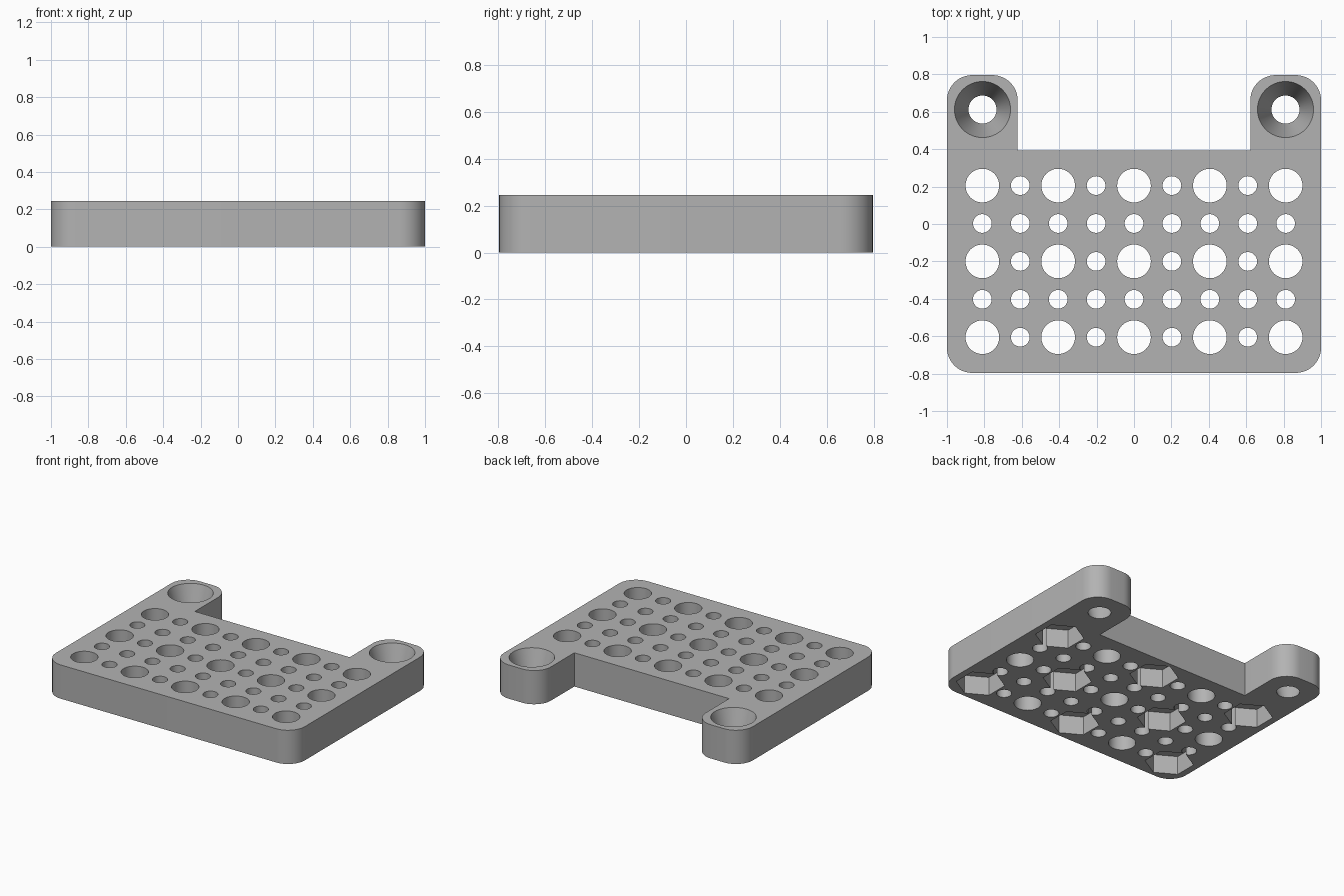
import bpy, bmesh, math
from mathutils import Matrix

if "Cube" in bpy.data.objects:
    bpy.data.objects.remove(bpy.data.objects["Cube"])

HEIGHT, HALF_DEPTH = 0.245, 0.796
LUG_INNER, BACK_EDGE, CORNER = 0.622, 0.393, 0.135
PITCH, ROW_CENTRE = 0.2027, -0.2
LUG_X, LUG_Y = 0.81, 0.612
NUT_DEPTH = 0.135

grey = bpy.data.materials.new("plain grey")
grey.use_nodes = True
colour = (0.45, 0.45, 0.45, 1)
grey.diffuse_color = colour
grey.node_tree.nodes["Principled BSDF"].inputs["Base Color"].default_value = colour


def make_object(name, bm):
    bmesh.ops.recalc_face_normals(bm, faces=bm.faces)
    mesh = bpy.data.meshes.new(name)
    bm.to_mesh(mesh)
    bm.free()
    obj = bpy.data.objects.new(name, mesh)
    bpy.context.collection.objects.link(obj)
    return obj


def arc(cx, cy, start):
    """Quarter-circle corner, counter-clockwise from the start angle."""
    angles = [math.radians(start + 90 * i / 12) for i in range(13)]
    return [(cx + CORNER * math.cos(a), cy + CORNER * math.sin(a)) for a in angles]


def add_cutter(bm, x, y, r_low, r_high, low, high, sides):
    place = Matrix.Translation((x, y, (low + high) / 2))
    bmesh.ops.create_cone(bm, cap_ends=True, segments=sides, radius1=r_low,
                          radius2=r_high, depth=high - low, matrix=place)


# Plate outline: right half, then mirrored to the left
half = arc(1 - CORNER, -HALF_DEPTH + CORNER, -90)
half += arc(1 - CORNER, HALF_DEPTH - CORNER, 0)
half += arc(LUG_INNER + CORNER, HALF_DEPTH - CORNER, 90)
half.append((LUG_INNER, BACK_EDGE))
outline = half + [(-x, y) for x, y in reversed(half)]
bm = bmesh.new()
base = bm.faces.new([bm.verts.new((x, y, 0)) for x, y in outline])
top = bmesh.ops.extrude_face_region(bm, geom=[base])["geom"]
bmesh.ops.translate(bm, vec=(0, 0, HEIGHT),
                    verts=[v for v in top if isinstance(v, bmesh.types.BMVert)])
plate = make_object("perforated_plate", bm)
plate.data.materials.append(grey)

# Grid of large and small holes, with nut pockets under alternate large holes
holes, pockets = bmesh.new(), bmesh.new()
for col in range(-4, 5):
    for row in range(-2, 3):
        x, y = col * PITCH, ROW_CENTRE + row * PITCH
        large = col % 2 == 0 and row % 2 == 0
        radius = 0.09 if large else 0.05
        add_cutter(holes, x, y, radius, radius, -0.1, HEIGHT + 0.1, 48)
        if large and (col + row) % 4 == 2:
            add_cutter(pockets, x, y, 0.162, 0.162, -0.1, NUT_DEPTH, 6)

# Tapered screw holes in the lugs
margin = 0.02
slope = 0.075 / HEIGHT * margin
for side in (-1, 1):
    add_cutter(holes, side * LUG_X, LUG_Y, 0.075 - slope, 0.15 + slope,
               -margin, HEIGHT + margin, 64)

# Cut, bake the result and drop the cutters
cutters = [make_object("hole_cutter", holes), make_object("pocket_cutter", pockets)]
for cutter in cutters:
    cutter.hide_render = True
    mod = plate.modifiers.new(cutter.name, 'BOOLEAN')
    mod.operation, mod.solver, mod.object = 'DIFFERENCE', 'EXACT', cutter
baked = bpy.data.meshes.new_from_object(
    plate.evaluated_get(bpy.context.evaluated_depsgraph_get()))
plate.modifiers.clear()
plate.data = baked
for cutter in cutters:
    bpy.data.objects.remove(cutter)

bpy.ops.object.select_all(action='DESELECT')
plate.select_set(True)
bpy.context.view_layer.objects.active = plate
bpy.ops.object.shade_smooth_by_angle(angle=math.radians(30))
